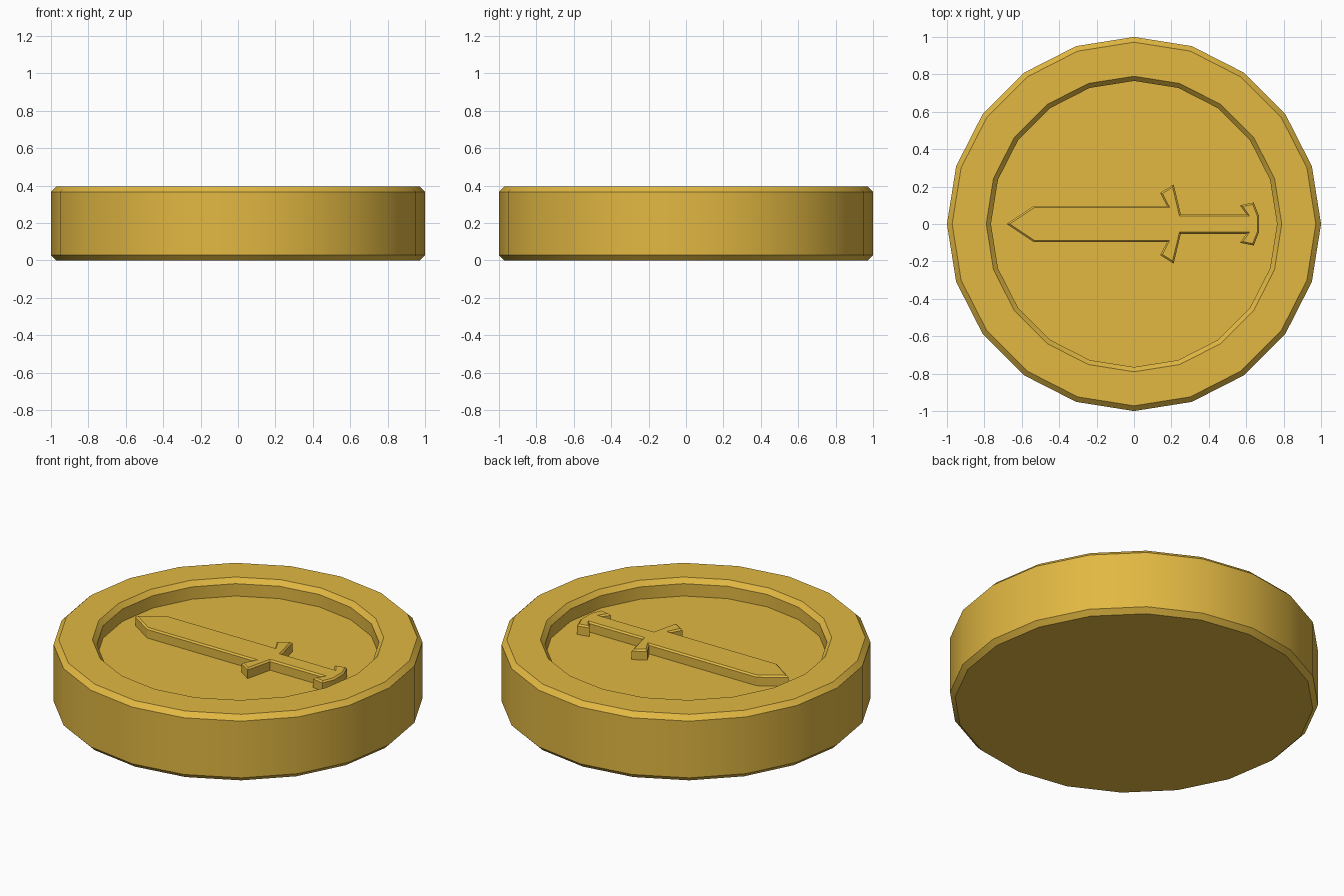
import bpy
import bmesh
import math

cube = bpy.data.objects.get("Cube")
if cube:
    bpy.data.objects.remove(cube, do_unlink=True)

gold = bpy.data.materials.new("gold")
gold.use_nodes = True
colour = (0.76, 0.48, 0.055, 1)
gold.diffuse_color = colour
gold.node_tree.nodes["Principled BSDF"].inputs["Base Color"].default_value = colour

SIDES = 20
TOP = 0.395
FLOOR = 0.293
BEVEL = 0.028


def finish(name, bm):
    bmesh.ops.recalc_face_normals(bm, faces=bm.faces)
    mesh = bpy.data.meshes.new(name)
    bm.to_mesh(mesh)
    bm.free()
    mesh.materials.append(gold)
    obj = bpy.data.objects.new(name, mesh)
    bpy.context.collection.objects.link(obj)
    bpy.ops.object.select_all(action='DESELECT')
    obj.select_set(True)
    bpy.context.view_layer.objects.active = obj
    bpy.ops.object.shade_smooth_by_angle(angle=math.radians(30))
    return obj


def ring(bm, radius, z):
    step = math.tau / SIDES
    return [bm.verts.new((radius * math.cos(i * step), radius * math.sin(i * step), z))
            for i in range(SIDES)]


# Coin body: bevelled disc with a raised rim around a sunken floor
profile = [(1 - BEVEL, 0), (1, BEVEL), (1, TOP - BEVEL), (1 - BEVEL, TOP),
           (0.79, TOP), (0.765, TOP - BEVEL), (0.765, FLOOR)]
bm = bmesh.new()
rings = [ring(bm, r, z) for r, z in profile]
for low, high in zip(rings, rings[1:]):
    for i in range(SIDES):
        j = (i + 1) % SIDES
        bm.faces.new((low[i], low[j], high[j], high[i]))
bm.faces.new(rings[0])
bm.faces.new(rings[-1])
finish("coin_body", bm)

# Sword relief: half outline from tip to pommel, mirrored across y
half = [(-0.535, 0.097), (0.176, 0.097), (0.14, 0.166), (0.212, 0.212),
        (0.25, 0.053), (0.6, 0.053), (0.567, 0.1), (0.64, 0.115), (0.668, 0.045)]
outline = [(-0.68, 0)] + half + [(x, -y) for x, y in reversed(half)]
bm = bmesh.new()
base = bm.faces.new([bm.verts.new((x, y, FLOOR - 0.005)) for x, y in outline])
bmesh.ops.recalc_face_normals(bm, faces=bm.faces)
lifted = bmesh.ops.extrude_face_region(bm, geom=[base])["geom"]
for v in lifted:
    if isinstance(v, bmesh.types.BMVert):
        v.co.z = 0.353
top_edges = [e for e in bm.edges if all(v.co.z > 0.35 for v in e.verts)]
bmesh.ops.bevel(bm, geom=top_edges, offset=0.009, segments=1, affect='EDGES',
                profile=0.5)
finish("sword_relief", bm)
